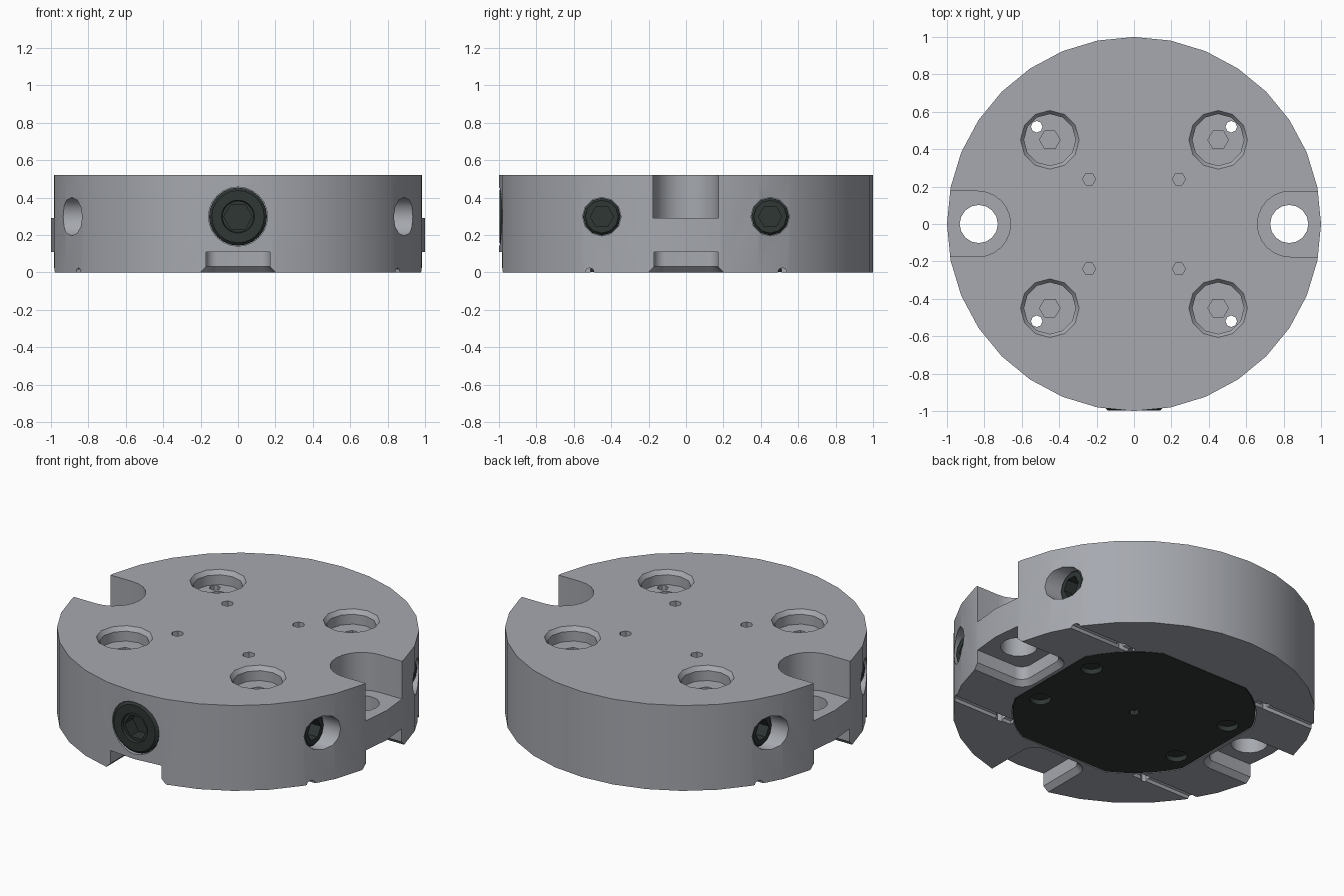
import bpy, bmesh, math
from mathutils import Vector, Matrix

if "Cube" in bpy.data.objects:
    bpy.data.objects.remove(bpy.data.objects["Cube"])


def material(name, rgb):
    m = bpy.data.materials.new(name)
    m.diffuse_color = (*rgb, 1)
    m.use_nodes = True
    m.node_tree.nodes["Principled BSDF"].inputs["Base Color"].default_value = m.diffuse_color
    return m


steel = material("machined steel", (0.38, 0.395, 0.43))
black = material("black oxide", (0.028, 0.038, 0.036))


def circle(r, z, n=12):
    return [(r * math.cos(2 * math.pi * i / n), r * math.sin(2 * math.pi * i / n), z) for i in range(n)]


def hexagon(r, z, n=12):
    # hexagon sampled with n points so it can be bridged to a circle
    pts = []
    for i in range(n):
        a = 2 * math.pi * i / n
        k = r * math.cos(math.pi / 6) / math.cos(a % (math.pi / 3) - math.pi / 6)
        pts.append((k * math.cos(a), k * math.sin(a), z))
    return pts


def loft(name, rings, mat=steel, loc=(0, 0, 0), axis=(0, 0, 1)):
    # closed solid skinned through rings of equal point count
    bm = bmesh.new()
    vs = [[bm.verts.new(p) for p in ring] for ring in rings]
    n = len(rings[0])
    bm.faces.new(vs[0])
    bm.faces.new(vs[-1])
    for a, b in zip(vs, vs[1:]):
        for i in range(n):
            j = (i + 1) % n
            bm.faces.new((a[i], a[j], b[j], b[i]))
    rot = Vector(axis).to_track_quat('Z', 'Y').to_matrix().to_4x4()
    bm.transform(Matrix.Translation(loc) @ rot)
    bmesh.ops.recalc_face_normals(bm, faces=bm.faces)
    me = bpy.data.meshes.new(name)
    bm.to_mesh(me)
    bm.free()
    me.materials.append(mat)
    ob = bpy.data.objects.new(name, me)
    bpy.context.collection.objects.link(ob)
    return ob


def cut(target, rings, loc=(0, 0, 0), axis=(0, 0, 1)):
    cutter = loft("cutter", rings, steel, loc, axis)
    bpy.context.view_layer.objects.active = target
    mod = target.modifiers.new("cut", 'BOOLEAN')
    mod.operation = 'DIFFERENCE'
    mod.solver = 'EXACT'
    mod.object = cutter
    bpy.ops.object.modifier_apply(modifier=mod.name)
    bpy.data.objects.remove(cutter)


def slot(off, z, inner, half, r, turn):
    # rounded-end slot open past the rim, turned about z
    h, x0, rr = half + off, inner - off, r + off
    pts = [(1.2, h)]
    for i in range(7):
        a = math.pi / 2 + i * math.pi / 12
        pts.append((x0 + rr + rr * math.cos(a), h - rr + rr * math.sin(a)))
    pts += [(x, -y - 1e-4) for x, y in reversed(pts)]
    c, s = math.cos(turn), math.sin(turn)
    return [(c * x - s * y, s * x + c * y, z) for x, y in pts]


def plate_outline(half, radius, z):
    # square with corners rounded by a circle
    a0 = math.acos(half / radius)
    pts = []
    for q in range(4):
        for i in range(6):
            a = q * math.pi / 2 + a0 + (math.pi / 2 - 2 * a0) * i / 5
            pts.append((radius * math.cos(a), radius * math.sin(a), z))
    return pts


corners = [(sx, sy) for sx in (-1, 1) for sy in (-1, 1)]

# main disc
body = loft("disc_body", [circle(1, 0, 32), circle(1, 0.52, 32)])

# recess for the base plate
cut(body, [plate_outline(0.605, 0.675, -0.1), plate_outline(0.605, 0.675, 0.06)])

# bolt slots on the left and right, key slots also at the back
for turn in (0, math.pi):
    cut(body, [slot(0, z, 0.66, 0.175, 0.174, turn) for z in (0.29, 0.7)])
for turn in (0, math.pi / 2, math.pi):
    cut(body, [slot(o, z, 0.655, 0.172, 0.06, turn) for o, z in ((0.04, -0.01), (0, 0.03), (0, 0.11))])
for sx in (-1, 1):
    cut(body, [circle(0.102, 0.05, 16), circle(0.102, 0.35, 16)], (sx * 0.83, 0, 0))

for sx, sy in corners:
    # top counterbores with hex sockets in the floor
    cut(body, [hexagon(0.055, 0.40), hexagon(0.055, 0.435), circle(0.138, 0.435),
               circle(0.138, 0.495), circle(0.168, 0.535)], (sx * 0.45, sy * 0.45, 0))
    # drain holes and their grooves under the disc
    cut(body, [circle(0.031, -0.1, 8), circle(0.031, 0.47, 8)], (sx * 0.52, sy * 0.52, 0))
    cut(body, [circle(0.024, 0, 8), circle(0.024, 0.8, 8)], (sx * 0.44, sy * 0.515, 0), (sx, 0, 0))
    # small dowel holes
    cut(body, [circle(0.035, 0.44, 6), circle(0.035, 0.6, 6)], (sx * 0.24, sy * 0.24, 0))
    # side screw bores
    cut(body, [circle(0.103, 0), circle(0.103, 0.6)], (sx * 0.62, sy * 0.45, 0.298), (sx, 0, 0))

# front screw bore
cut(body, [circle(0.158, 0, 24), circle(0.158, 0.5, 24)], (0, -0.8, 0.298), (0, -1, 0))

# base plate with fixing holes and a centre hole
plate = loft("base_plate", [plate_outline(0.6, 0.67, 0.001), plate_outline(0.6, 0.67, 0.059)], black)
for sx, sy in corners:
    cut(plate, [circle(0.06, -0.1), circle(0.06, 0.03)], (sx * 0.49, sy * 0.22, 0))
cut(plate, [circle(0.03, -0.1, 8), circle(0.03, 0.03, 8)])

parts = [body, plate]

# side screws
for sx, sy in corners:
    parts.append(loft("side_screw", [circle(0.101, 0), circle(0.101, 0.19), circle(0.088, 0.205),
                                     hexagon(0.062, 0.205), hexagon(0.062, 0.13)],
                      black, (sx * 0.625, sy * 0.45, 0.298), (sx, 0, 0)))

# large front screw
parts.append(loft("front_screw", [circle(0.155, 0, 24), circle(0.155, 0.18, 24), circle(0.14, 0.195, 24),
                                  circle(0.088, 0.195, 24), circle(0.084, 0.18, 24),
                                  hexagon(0.076, 0.18, 24), hexagon(0.076, 0.1, 24)],
                  black, (0, -0.802, 0.298), (0, -1, 0)))

# smooth round walls, keep machined edges crisp
bpy.ops.object.select_all(action='DESELECT')
for ob in parts:
    ob.select_set(True)
bpy.context.view_layer.objects.active = body
bpy.ops.object.shade_smooth_by_angle(angle=math.radians(35))
